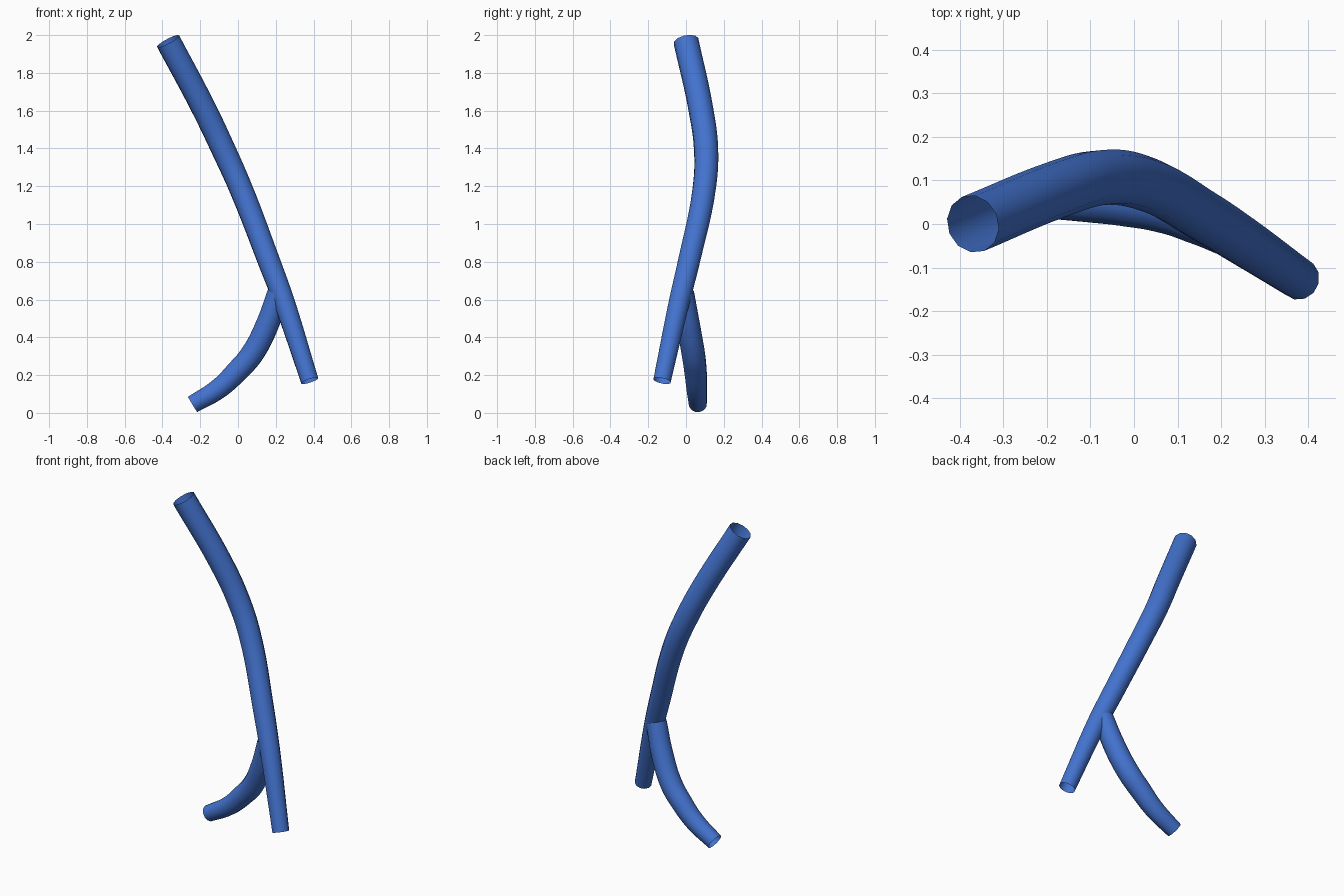
import bpy

cube = bpy.data.objects.get("Cube")
if cube:
    bpy.data.objects.remove(cube, do_unlink=True)

# Single blue material
blue = bpy.data.materials.new("blue")
blue.use_nodes = True
colour = (0.056, 0.17, 0.62, 1)
blue.diffuse_color = colour
blue.node_tree.nodes["Principled BSDF"].inputs["Base Color"].default_value = colour


def tube(name, path):
    """Open-ended tapered tube through (x, y, z, radius) points."""
    curve = bpy.data.curves.new(name, "CURVE")
    curve.dimensions = "3D"
    curve.twist_mode = "MINIMUM"
    curve.resolution_u = 6
    curve.bevel_depth = 1.0
    curve.bevel_resolution = 4
    curve.use_fill_caps = False
    spline = curve.splines.new("BEZIER")
    spline.bezier_points.add(len(path) - 1)
    for point, (x, y, z, radius) in zip(spline.bezier_points, path):
        point.co = (x, y, z)
        point.radius = radius
        point.handle_left_type = point.handle_right_type = "AUTO"
    curve.materials.append(blue)
    obj = bpy.data.objects.new(name, curve)
    bpy.context.collection.objects.link(obj)
    bpy.ops.object.select_all(action="DESELECT")
    obj.select_set(True)
    bpy.context.view_layer.objects.active = obj
    bpy.ops.object.convert(target="MESH")
    bpy.ops.object.shade_smooth()
    return bpy.context.object


# Long main tube, from the wide top to the narrow foot
tube("main_tube", [
    (-0.37, 0.0, 1.968, 0.067),
    (-0.175, 0.08, 1.6, 0.066),
    (-0.08, 0.106, 1.4, 0.065),
    (0.01, 0.098, 1.2, 0.063),
    (0.165, 0.015, 0.8, 0.06),
    (0.24, -0.033, 0.6, 0.057),
    (0.38, -0.127, 0.17, 0.048),
])

# Side branch that curves away near the base
tube("branch_tube", [
    (0.213, -0.015, 0.635, 0.058),
    (0.148, 0.015, 0.45, 0.062),
    (0.07, 0.04, 0.305, 0.062),
    (0.0, 0.05, 0.225, 0.06),
    (-0.1, 0.057, 0.13, 0.055),
    (-0.24, 0.063, 0.045, 0.048),
])
